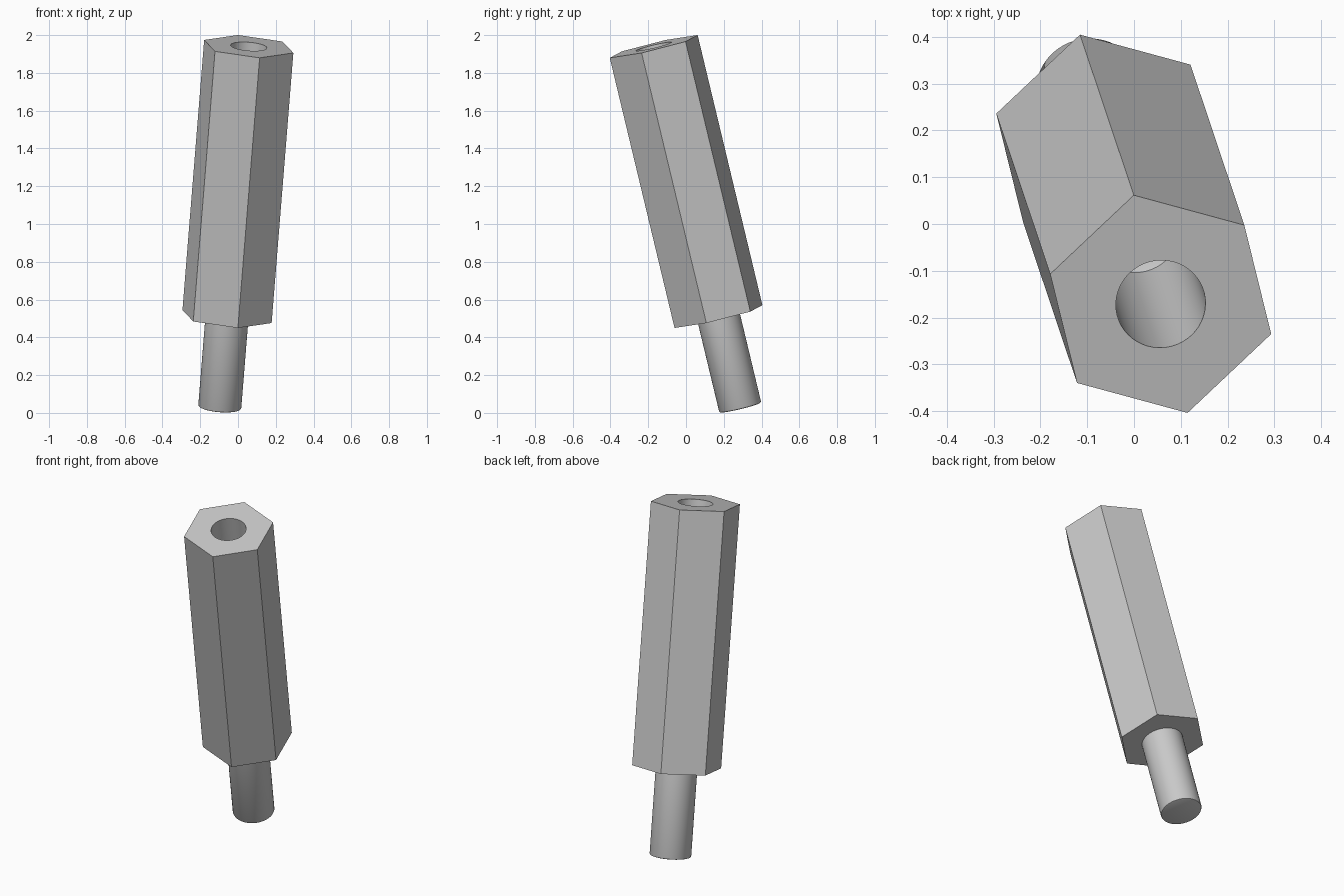
import bpy, bmesh, math
from mathutils import Matrix, Vector

cube = bpy.data.objects.get("Cube")
if cube:
    bpy.data.objects.remove(cube, do_unlink=True)

# Plain grey metal
metal = bpy.data.materials.new("grey_metal")
metal.use_nodes = True
grey = (0.58, 0.58, 0.58, 1)
metal.diffuse_color = grey
metal.node_tree.nodes["Principled BSDF"].inputs["Base Color"].default_value = grey

# Tilted frame: origin at the centre of the top face, local z along the axis
axis = Vector((0.078, -0.2325, 0.9695)).normalized()
corner = Vector((-0.057, 0.231, 0.06))
x_axis = (corner - axis * corner.dot(axis)).normalized()
y_axis = axis.cross(x_axis)
frame = Matrix((x_axis, y_axis, axis)).transposed().to_4x4()
frame.translation = (0.057, -0.171, 1.94)

SEGMENTS = 48
HEX_RADIUS, BODY_LENGTH = 0.247, 1.475
HOLE_RADIUS, HOLE_DEPTH = 0.096, 0.69
PIN_RADIUS, TOTAL_LENGTH, CHAMFER = 0.114, 1.972, 0.008


def ring(bm, count, radius, z):
    return [bm.verts.new((radius * math.cos(a), radius * math.sin(a), z))
            for a in (2 * math.pi * i / count for i in range(count))]


def bridge(bm, lower, upper):
    n = len(lower)
    for i in range(n):
        j = (i + 1) % n
        bm.faces.new((lower[i], lower[j], upper[j], upper[i]))


def finish(bm, name):
    bmesh.ops.recalc_face_normals(bm, faces=bm.faces[:])
    mesh = bpy.data.meshes.new(name)
    bm.to_mesh(mesh)
    bm.free()
    mesh.materials.append(metal)
    obj = bpy.data.objects.new(name, mesh)
    bpy.context.collection.objects.link(obj)
    obj.matrix_world = frame
    bpy.ops.object.select_all(action='DESELECT')
    obj.select_set(True)
    bpy.context.view_layer.objects.active = obj
    bpy.ops.object.shade_smooth_by_angle(angle=math.radians(35))
    return obj


# Hexagonal body with a blind drilled hole
bm = bmesh.new()
bottom = ring(bm, 6, HEX_RADIUS, -BODY_LENGTH)
top = ring(bm, 6, HEX_RADIUS, 0)
rim = ring(bm, SEGMENTS, HOLE_RADIUS, 0)
floor = ring(bm, SEGMENTS, HOLE_RADIUS, -HOLE_DEPTH)
bridge(bm, bottom, top)
bm.faces.new(bottom)
step = SEGMENTS // 6
for i in range(6):
    arc = [rim[(i * step + k) % SEGMENTS] for k in range(step + 1)]
    bm.faces.new([top[i], top[(i + 1) % 6]] + arc[::-1])
bridge(bm, floor, rim)
# Conical end left by the drill
tip = bm.verts.new((0, 0, -HOLE_DEPTH - 0.6 * HOLE_RADIUS))
for i in range(SEGMENTS):
    bm.faces.new((floor[i], floor[(i + 1) % SEGMENTS], tip))
finish(bm, "hex_body")

# Round pin with a slightly eased end
bm = bmesh.new()
profile = [(PIN_RADIUS - CHAMFER, -TOTAL_LENGTH),
           (PIN_RADIUS - CHAMFER * 0.3, -TOTAL_LENGTH + CHAMFER * 0.3),
           (PIN_RADIUS, -TOTAL_LENGTH + CHAMFER),
           (PIN_RADIUS, -BODY_LENGTH + 0.01)]
rings = [ring(bm, SEGMENTS, r, z) for r, z in profile]
for lower, upper in zip(rings, rings[1:]):
    bridge(bm, lower, upper)
bm.faces.new(rings[0])
bm.faces.new(rings[-1])
finish(bm, "round_pin")
